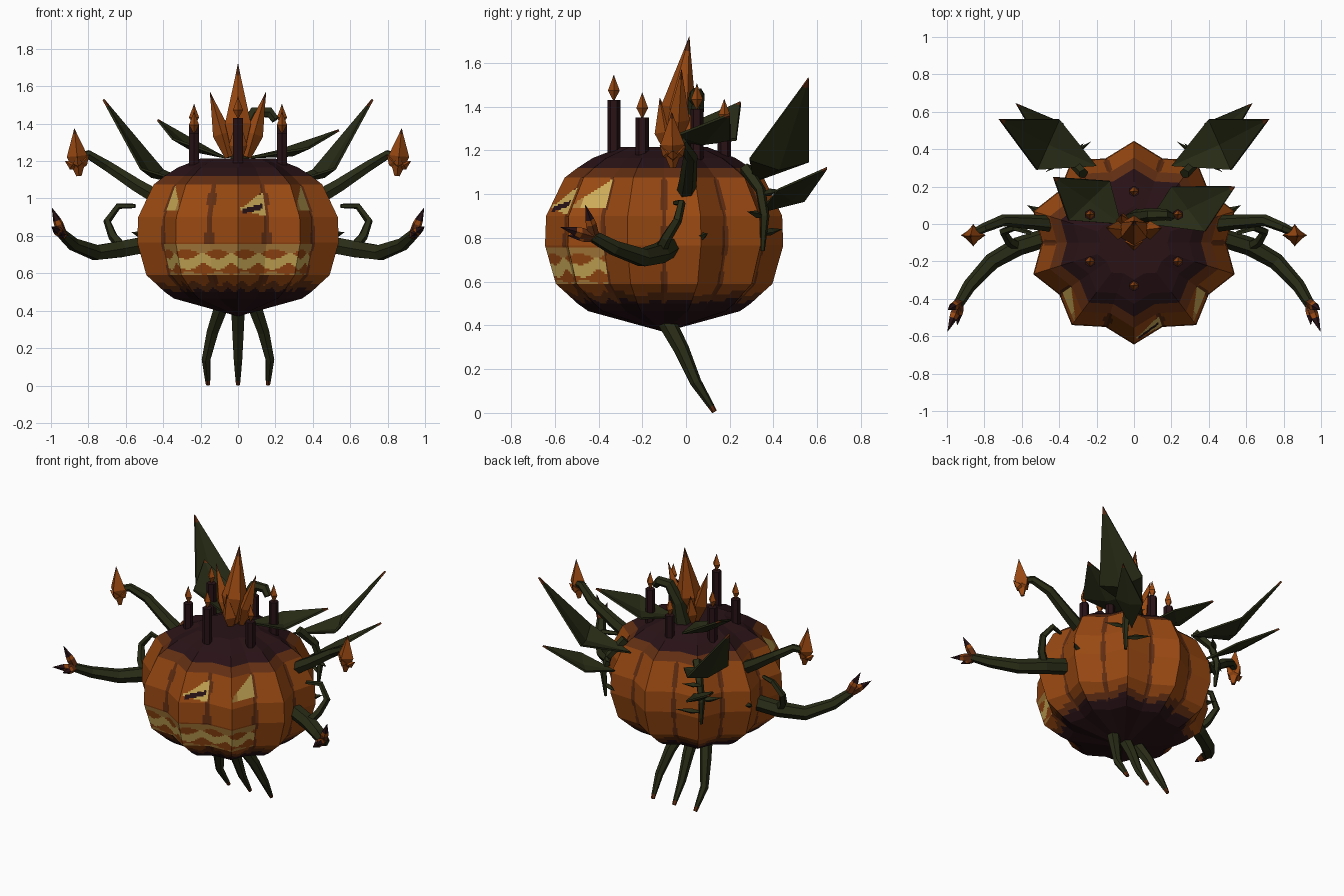
import bpy, bmesh, math
from mathutils import Vector

if "Cube" in bpy.data.objects:
    bpy.data.objects.remove(bpy.data.objects["Cube"])


def material(name, rgb):
    m = bpy.data.materials.new(name)
    m.diffuse_color = (*rgb, 1)
    m.use_nodes = True
    m.node_tree.nodes["Principled BSDF"].inputs["Base Color"].default_value = m.diffuse_color
    return m


MATS = [material("orange", (0.32, 0.066, 0.006)),
        material("brown", (0.12, 0.027, 0.006)),
        material("maroon", (0.021, 0.006, 0.008)),
        material("dark_green", (0.022, 0.025, 0.008)),
        material("tan", (0.42, 0.21, 0.045)),
        material("pale_yellow", (0.62, 0.42, 0.10))]
ORANGE, BROWN, MAROON, GREEN, TAN, PALE = range(6)


def finish(name, bm):
    bmesh.ops.recalc_face_normals(bm, faces=bm.faces)
    me = bpy.data.meshes.new(name)
    bm.to_mesh(me)
    bm.free()
    for m in MATS:
        me.materials.append(m)
    ob = bpy.data.objects.new(name, me)
    bpy.context.collection.objects.link(ob)
    return ob


def tube(name, pts, radii, cols, sides=6):
    """Faceted tube through pts; cols gives one colour per segment."""
    bm = bmesh.new()
    P = [Vector(p) for p in pts]
    rings = []
    side = None
    for i, p in enumerate(P):
        d = (P[min(i + 1, len(P) - 1)] - P[max(i - 1, 0)]).normalized()
        if side is None:
            side = Vector((0, 1, 0)) if abs(d.y) < 0.8 else Vector((1, 0, 0))
        side = (side - d * side.dot(d)).normalized()
        up = d.cross(side)
        rings.append([bm.verts.new(p + radii[i] * (side * math.cos(k * math.tau / sides)
                      + up * math.sin(k * math.tau / sides))) for k in range(sides)])
    for i in range(len(P) - 1):
        for k in range(sides):
            j = (k + 1) % sides
            f = bm.faces.new((rings[i][k], rings[i][j], rings[i + 1][j], rings[i + 1][k]))
            f.material_index = cols[min(i, len(cols) - 1)]
    bm.faces.new(rings[0]).material_index = cols[0]
    bm.faces.new(rings[-1]).material_index = cols[-1]
    return finish(name, bm)


def spike(name, base, tip, width, frac=0.3, col=ORANGE, end=BROWN, start=0.4, sides=4):
    """Crystal that swells at frac and ends in a coloured point."""
    a, b = Vector(base), Vector(tip)
    ts = [0, frac, frac + (1 - frac) * 0.8, 1]
    tube(name, [a.lerp(b, t) for t in ts], [width * start, width, width * 0.2, 0.001],
         [col, col, end], sides)


def leaf(name, base, left, tip, right, sag=0.03):
    """Folded kite leaf with a coloured tip."""
    b, l, t, r = map(Vector, (base, left, tip, right))
    m = (l + r) / 2 - Vector((0, 0, sag))
    bm = bmesh.new()
    V = [bm.verts.new(p) for p in (b, l, m, r, l.lerp(t, .9), m.lerp(t, .9), r.lerp(t, .9), t)]
    for ids, c in (((0, 2, 1), GREEN), ((0, 3, 2), GREEN), ((1, 2, 5, 4), GREEN),
                   ((2, 3, 6, 5), GREEN), ((4, 5, 7), BROWN), ((5, 6, 7), BROWN)):
        bm.faces.new([V[i] for i in ids]).material_index = c
    mod = finish(name, bm).modifiers.new("thickness", 'SOLIDIFY')
    mod.thickness = 0.012
    mod.offset = 0


# pumpkin body: ten sharp lobes, with painted bands and face
PROFILE = [(0.37, 0), (0.465, 0.35), (0.50, 0.40), (0.55, 0.455), (0.59, 0.50), (0.765, 0.55),
           (0.90, 0.545), (1.075, 0.46), (1.12, 0.40), (1.165, 0.33), (1.215, 0.2), (1.215, 0)]


def paint(h, t, z):
    u = t if h % 2 == 0 else 1 - t               # 0 on a ridge, 1 in a valley
    a = (h + t) * 18
    jag = 0.012 * math.sin(a * 0.55)
    if z < 0.51 + jag or z > 1.105:
        return MAROON
    if z < 0.545 + jag or z > 1.078:
        return BROWN
    if -54 < a < 54 and 0.59 < z < 0.76:         # mouth with zigzag teeth
        w = 0.016 * math.sin(math.radians(a) * 20)
        if z > 0.718 + w * 0.6:
            return TAN
        if z > 0.69 - w:
            return ORANGE
        if z > 0.635 - w:
            return PALE
        return TAN if z < 0.60 + w * 0.4 else ORANGE
    if h == 0 and t > 0.1:                       # slit front eye
        if abs(z - 0.925 - 0.035 * t) < 0.014 and 0.2 < t < 0.95:
            return MAROON
        if 0.94 - 0.035 * t < z < 0.94 + 0.095 * t:
            return PALE
    if h in (2, -3) and 0.935 < z < 0.955 + 0.115 * u:   # side eyes
        return TAN if u < 0.25 else PALE
    return BROWN if u > 0.9 + 0.05 * math.sin(z * 30) else ORANGE


rows = []
for (z0, r0), (z1, r1) in zip(PROFILE, PROFILE[1:]):
    n = max(1, round((z1 - z0) / 0.009)) if 0.49 < z0 < 1.07 else 1
    rows += [(z0 + (z1 - z0) * i / n, r0 + (r1 - r0) * i / n) for i in range(n)]
rows.append(PROFILE[-1])
cols = []
for h in range(-10, 10):
    ts = [i / 12 for i in range(12)] if -3 <= h <= 2 else (
        [0, .45, .9, .95] if h % 2 == 0 else [0, .05, .1, .55])
    cols += [(h, t, b) for t, b in zip(ts, ts[1:] + [1])]


def corner(k, r):
    a = math.radians(k * 18)
    q = r * (1 if k % 2 == 0 else 0.87)
    return Vector((q * 1.03 * math.sin(a), -0.1 - q * 0.99 * math.cos(a), 0))


bm = bmesh.new()
grid = [[bm.verts.new(corner(h, r).lerp(corner(h + 1, r), t) + Vector((0, 0, z)))
         for h, t, _ in cols] for z, r in rows]
for i in range(len(rows) - 1):
    for k, (h, t, b) in enumerate(cols):
        j = (k + 1) % len(cols)
        f = bm.faces.new((grid[i][k], grid[i][j], grid[i + 1][j], grid[i + 1][k]))
        f.material_index = paint(h, (t + b) / 2, (rows[i][0] + rows[i + 1][0]) / 2)
bmesh.ops.remove_doubles(bm, verts=bm.verts, dist=0.0001)
finish("pumpkin_body", bm)

# candles in a ring
for x, y, top in ((0, -0.33, 1.43), (0.235, -0.2, 1.35), (-0.235, -0.2, 1.35),
                  (0.235, 0.05, 1.39), (-0.235, 0.05, 1.39), (0, 0.175, 1.32)):
    tube("candle", [(x, y, 1.14), (x, y, top)], [0.03, 0.03], [MAROON])
    spike("candle_flame", (x, y, top), (x, y, top + 0.115), 0.027, 0.38, start=0.15)

# crystal flower and curled stem on top
spike("flower_centre", (0, -0.06, 1.22), (0, 0.015, 1.72), 0.08, 0.35, sides=6)
spike("flower_front", (0, -0.08, 1.2), (0, -0.12, 1.44), 0.05, 0.35)
tube("stem", [(0.01, 0.02, 1.2), (0.03, 0.04, 1.35), (0.09, 0.05, 1.46), (0.17, 0.05, 1.46),
              (0.2, 0.04, 1.42)], [0.06, 0.04, 0.035, 0.03, 0.024], [GREEN])
leaf("top_leaf_left", (-0.07, 0, 1.22), (-0.35, 0.02, 1.32), (-0.43, 0.25, 1.42), (-0.13, 0.23, 1.25))
leaf("top_leaf_right", (0.07, 0, 1.22), (0.38, -0.04, 1.27), (0.54, 0.2, 1.365), (0.2, 0.2, 1.25))

# three curved legs
for s in (-1, 0, 1):
    tube("leg", [(s * 0.09, -0.09, 0.42), (s * 0.135, -0.02, 0.29), (s * 0.17, 0.045, 0.14),
                 (s * 0.162, 0.115, 0.03), (s * 0.16, 0.13, 0.005)],
         [0.042, 0.035, 0.026, 0.015, 0.012], [GREEN, GREEN, GREEN, BROWN])

# mirrored limbs, leaves and vines
for s in (-1, 1):
    def m(x, y, z):
        return (s * x, y, z)

    spike("flower_side", m(0.05, -0.04, 1.22), m(0.15, -0.02, 1.57), 0.05, 0.35)
    spike("flower_back", m(0.05, 0, 1.22), m(0.07, 0.05, 1.42), 0.04, 0.35)

    # lower arm with claws
    tube("lower_arm", [m(0.46, -0.07, 0.76), m(0.62, -0.12, 0.73), m(0.76, -0.2, 0.71),
                       m(0.88, -0.33, 0.755), m(0.94, -0.43, 0.81)],
         [0.05, 0.05, 0.045, 0.036, 0.028], [GREEN])
    for tip in ((0.997, -0.575, 0.85), (0.995, -0.46, 0.95), (0.945, -0.54, 0.81)):
        a, b = Vector(m(0.935, -0.42, 0.805)), Vector(m(*tip))
        tube("claw", [a, a.lerp(b, .4), a.lerp(b, .55), b], [0.025, 0.026, 0.022, 0.001],
             [BROWN, ORANGE, MAROON], 5)
    tube("arm_tendril", [m(0.55, -0.05, 0.96), m(0.64, -0.02, 0.96), m(0.7, -0.04, 0.88),
                         m(0.67, -0.09, 0.8), m(0.62, -0.12, 0.74)],
         [0.012, 0.018, 0.022, 0.026, 0.03], [GREEN], 5)

    # upper arm with bud
    tube("upper_arm", [m(0.42, 0.0, 1.0), m(0.54, 0.01, 1.07), m(0.7, 0.02, 1.175),
                       m(0.8, -0.02, 1.235), m(0.86, -0.05, 1.22)],
         [0.045, 0.04, 0.032, 0.026, 0.022], [GREEN])
    spike("bud_centre", m(0.85, -0.06, 1.12), m(0.875, -0.065, 1.375), 0.055, 0.42, start=0.25)
    for dx, dy, dz in ((-0.065, 0, 0.03), (0.065, 0, -0.005), (0, -0.06, 0.02), (0, 0.06, 0.02)):
        spike("bud_petal", m(0.855, -0.06, 1.16), m(0.86 + dx, -0.06 + dy, 1.205 + dz),
              0.026, 0.45)

    # back leaves
    leaf("large_back_leaf", m(0.2, 0.31, 1.06), m(0.52, 0.29, 1.16), m(0.72, 0.56, 1.53),
         m(0.4, 0.56, 1.15), 0.04)
    leaf("small_back_leaf", m(0.3, 0.34, 0.92), m(0.5, 0.42, 1.02), m(0.63, 0.645, 1.12),
         m(0.38, 0.54, 0.97), 0.02)

    # thorny vine on the back
    tube("back_vine", [m(0.27, 0.27, 1.12), m(0.34, 0.34, 1.02), m(0.37, 0.36, 0.9),
                       m(0.36, 0.35, 0.74)], [0.03, 0.025, 0.022, 0.01], [GREEN], 5)
    for z, dx, dy in ((0.82, -0.13, 0.09), (0.9, 0.11, -0.07), (1.0, -0.09, 0.08)):
        spike("vine_thorn", m(0.36, 0.35, z), m(0.36 + dx, 0.35 + dy, z + 0.02), 0.018, 0.4,
              GREEN, GREEN)
    spike("side_thorn", m(0.5, 0.06, 0.8), m(0.57, 0.1, 0.82), 0.02, 0.3, GREEN, GREEN)
